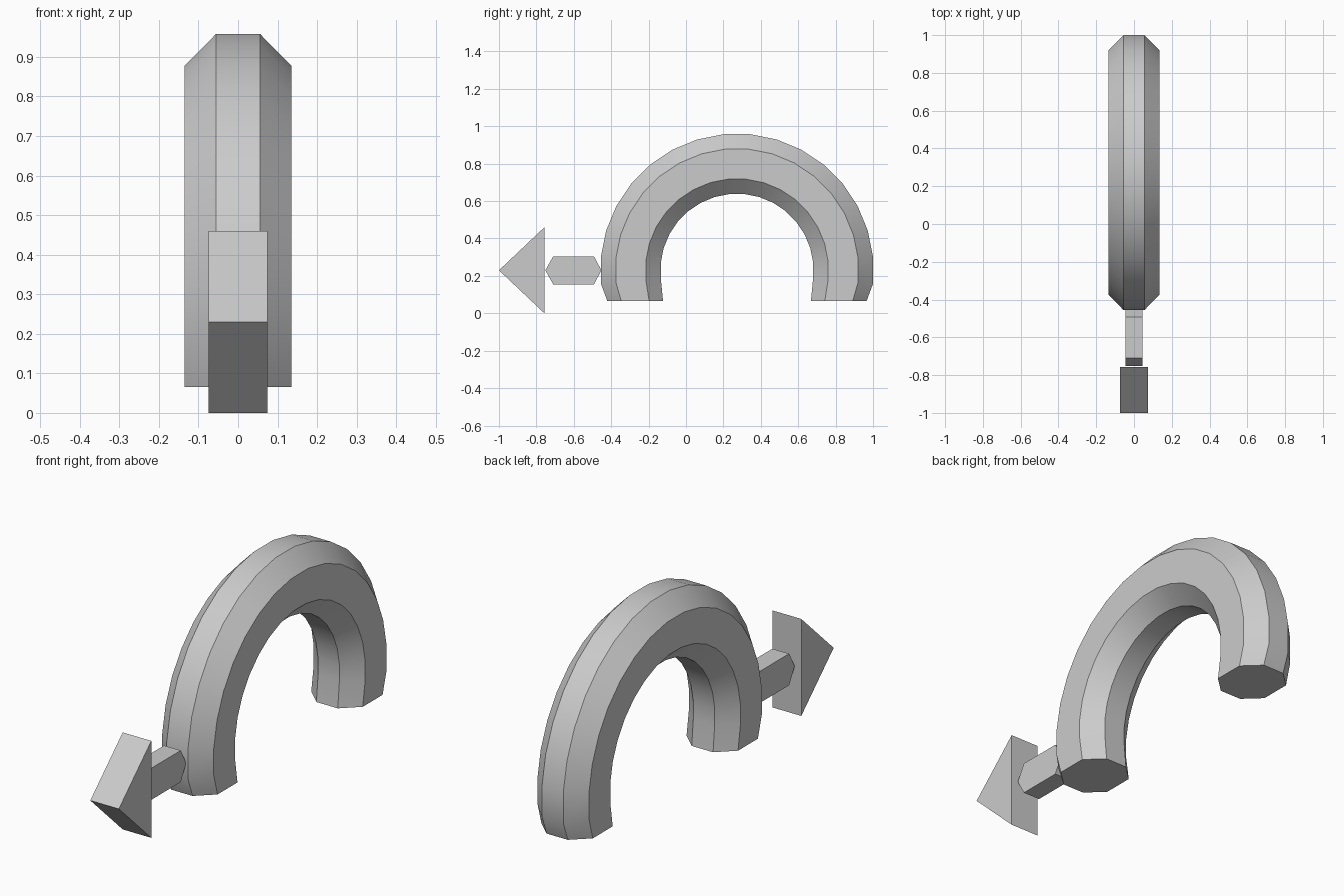
import bpy, bmesh, math

if "Cube" in bpy.data.objects:
    bpy.data.objects.remove(bpy.data.objects["Cube"])

CY, CZ = 0.2725, 0.23      # arch centre in the side plane
R = 0.5675                 # radius of the tube's centre line


def finish(name, bm):
    bmesh.ops.recalc_face_normals(bm, faces=bm.faces[:])
    me = bpy.data.meshes.new(name)
    bm.to_mesh(me)
    bm.free()
    ob = bpy.data.objects.new(name, me)
    bpy.context.collection.objects.link(ob)
    return ob


def side_prism(name, outline, half_width):
    """Extrude a (y, z) outline symmetrically along x."""
    bm = bmesh.new()
    face = bm.faces.new([bm.verts.new((-half_width, y, z)) for y, z in outline])
    ext = bmesh.ops.extrude_face_region(bm, geom=[face])
    for v in ext["geom"]:
        if isinstance(v, bmesh.types.BMVert):
            v.co.x = half_width
    return finish(name, bm)


# Arch: chamfered octagonal section (x, radial) swept over a half circle
section = [(0.056, 0.16), (0.135, 0.08), (0.135, -0.08), (0.056, -0.16),
           (-0.056, -0.16), (-0.135, -0.08), (-0.135, 0.08), (-0.056, 0.16)]
bm = bmesh.new()
rings = []


def end_ring(side):
    # flat, level foot of the arch
    rings.append([bm.verts.new((x, CY + side * (0.544 + 0.93 * r), 0.065))
                  for x, r in section])


step = math.radians(11.25)
k = 1 / math.cos(step / 2)
end_ring(-1)
for i in range(18):
    a = (i - 8.5) * step
    rings.append([bm.verts.new((x, CY + (R + r) * k * math.sin(a),
                                CZ + (R + r) * k * math.cos(a)))
                  for x, r in section])
end_ring(1)
for a, b in zip(rings, rings[1:]):
    for j in range(8):
        n = (j + 1) % 8
        bm.faces.new((a[j], a[n], b[n], b[j]))
bm.faces.new(rings[0])
bm.faces.new(rings[-1])
arch = finish("arch", bm)

# Connecting bar: hexagonal outline with pointed ends
side_prism("connecting_bar",
           [(-0.752, CZ), (-0.71, 0.155), (-0.492, 0.155),
            (-0.452, CZ), (-0.492, 0.305), (-0.71, 0.305)], 0.044)

# Arrow head: triangular wedge pointing forward
side_prism("arrow_head", [(-1.0, CZ), (-0.757, 0.0), (-0.757, 0.46)], 0.075)

# Smooth along the arch, crisp along its long edges
bpy.ops.object.select_all(action='DESELECT')
arch.select_set(True)
bpy.context.view_layer.objects.active = arch
bpy.ops.object.shade_smooth_by_angle(angle=math.radians(30))
